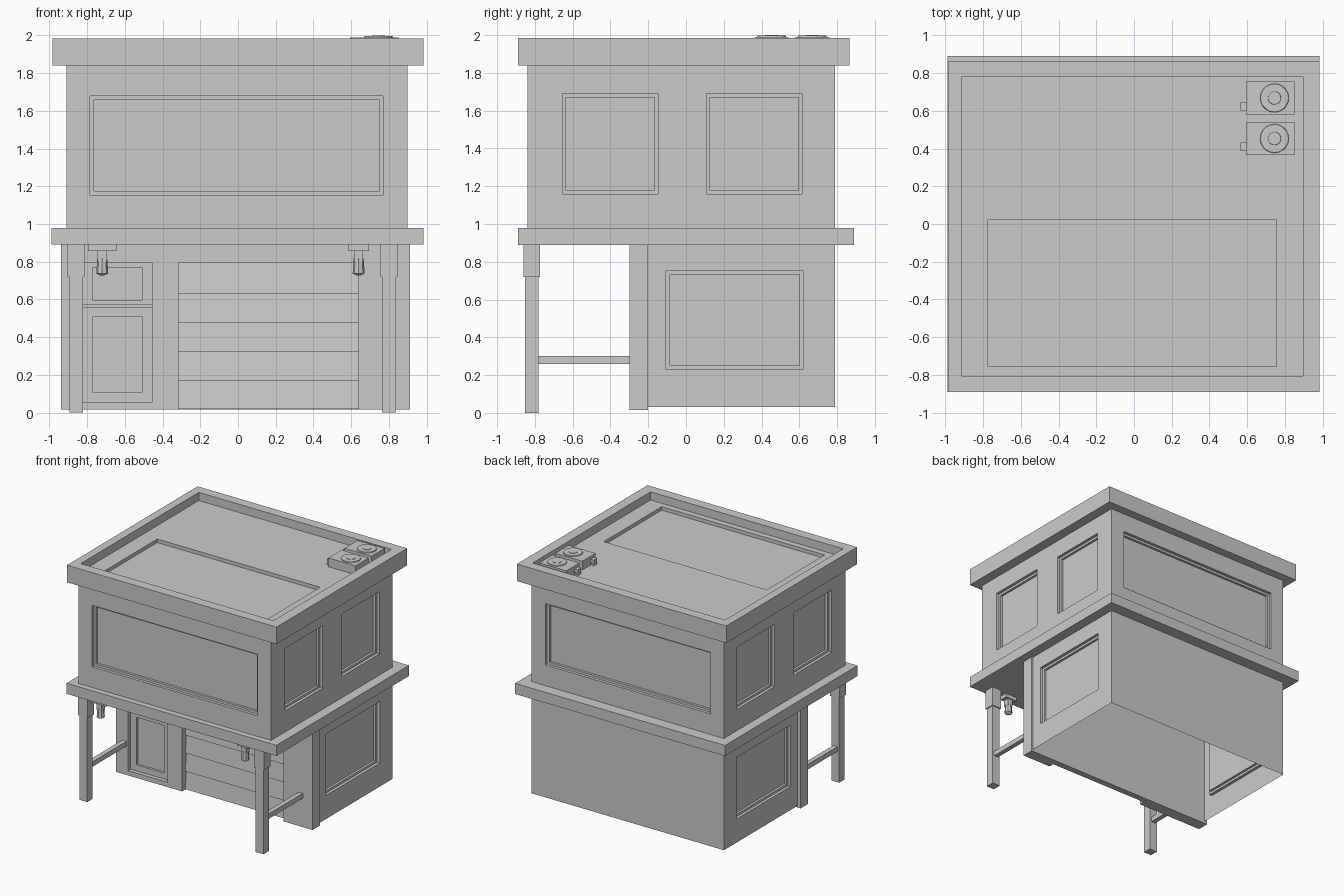
import bpy, bmesh
from mathutils import Matrix

if "Cube" in bpy.data.objects:
    bpy.data.objects.remove(bpy.data.objects["Cube"])


def box(name, x, y, z):
    bm = bmesh.new()
    bmesh.ops.create_cube(bm, size=1)
    for v in bm.verts:
        v.co = [r[0] + (c + 0.5) * (r[1] - r[0]) for c, r in zip(v.co, (x, y, z))]
    me = bpy.data.meshes.new(name)
    bm.to_mesh(me)
    bm.free()
    ob = bpy.data.objects.new(name, me)
    bpy.context.collection.objects.link(ob)
    return ob


def cyl(name, r1, r2, x, y, z0, z1, n):
    bm = bmesh.new()
    bmesh.ops.create_cone(bm, cap_ends=True, segments=n, radius1=r1, radius2=r2, depth=z1 - z0,
                          matrix=Matrix.Translation((x, y, (z0 + z1) / 2)))
    me = bpy.data.meshes.new(name)
    bm.to_mesh(me)
    bm.free()
    ob = bpy.data.objects.new(name, me)
    bpy.context.collection.objects.link(ob)
    return ob


def cut(ob, x, y, z):
    c = box("cutter", x, y, z)
    c.hide_render = True
    m = ob.modifiers.new("cut", 'BOOLEAN')
    m.operation, m.solver, m.object = 'DIFFERENCE', 'EXACT', c
    bpy.context.view_layer.objects.active = ob
    bpy.ops.object.modifier_apply(modifier="cut")
    bpy.data.objects.remove(c)


def window(ob, side, a, z):
    """Stepped recess: outer reveal, then a deeper pane."""
    for inset, depth in ((0, 0.025), (0.02, 0.045)):
        p = (a[0] + inset, a[1] - inset)
        h = (z[0] + inset, z[1] - inset)
        if side == 'front':
            cut(ob, p, (YF - 0.1, YF + depth), h)
        elif side == 'back':
            cut(ob, p, (YB - depth, YB + 0.1), h)
        elif side == 'right':
            cut(ob, (XR - depth, XR + 0.1), p, h)
        else:
            cut(ob, (XL - 0.1, XL + depth), p, h)


XL, XR, YF, YB = -0.91, 0.90, -0.84, 0.79

# Upper storey with recessed windows on all sides
upper = box("upper_storey", (XL, XR), (YF, YB), (0.96, 1.86))
for s in ('front', 'back'):
    window(upper, s, (-0.785, 0.77), (1.155, 1.678))
for s in ('left', 'right'):
    window(upper, s, (-0.655, -0.148), (1.16, 1.69))
    window(upper, s, (0.108, 0.615), (1.16, 1.69))

# Lower storey, open underneath
lower = box("lower_storey", (XL, XR), (-0.21, YB), (0.03, 0.91))
for s in ('left', 'right'):
    window(lower, s, (-0.105, 0.62), (0.23, 0.753))
bm = bmesh.new()
bm.from_mesh(lower.data)
floor = [f for f in bm.faces if all(v.co.z < 0.031 for v in f.verts)]
bmesh.ops.delete(bm, geom=floor, context='FACES')
bm.to_mesh(lower.data)
bm.free()

# Middle slab and roof with parapet and sunken panel
box("middle_slab", (-0.99, 0.985), (-0.89, 0.89), (0.89, 0.98))
roof = box("roof", (-0.985, 0.985), (-0.89, 0.865), (1.84, 1.985))
cut(roof, (-0.915, 0.897), (-0.805, 0.78), (1.915, 2.1))
cut(roof, (-0.775, 0.757), (-0.755, 0.022), (1.885, 2.1))

# Shop front with garage opening and door
front = box("shop_front", (-0.938, 0.912), (-0.30, -0.20), (0.015, 0.90))
cut(front, (-0.315, 0.64), (-0.4, -0.215), (-0.1, 0.795))
cut(front, (-0.825, -0.455), (-0.4, -0.265), (0.055, 0.795))
cut(front, (-0.77, -0.51), (-0.4, -0.245), (0.595, 0.77))
cut(front, (-0.77, -0.51), (-0.4, -0.245), (0.105, 0.51))
box("door_bar", (-0.825, -0.455), (-0.275, -0.25), (0.558, 0.572))

# Garage shutter: slats leaning back at the top
edges = [0.018, 0.17, 0.325, 0.477, 0.63, 0.795]
for a, b in zip(edges, edges[1:]):
    slat = box("shutter_slat", (-0.315, 0.64), (-0.258, -0.205), (a, b))
    for v in slat.data.vertices:
        if v.co.z > b - 0.01 and v.co.y < -0.23:
            v.co.y += 0.015

# Porch posts, rails and hanging lamps
for px, s in ((-0.858, 1), (0.80, -1)):
    box("porch_post", (px - 0.037, px + 0.037), (-0.853, -0.78), (0, 0.73))
    box("post_cap", (px - 0.045, px + 0.045), (-0.86, -0.772), (0.72, 0.90))
    box("porch_rail", (px - 0.02, px + 0.02), (-0.79, -0.29), (0.26, 0.302))
    lx = -0.72 if s > 0 else 0.64
    box("lamp_bracket", (lx - 0.055 - (0.02 if s > 0 else 0), lx + 0.055 + (0.02 if s > 0 else 0)),
        (-0.85, -0.782), (0.857, 0.895))
    box("lamp_stem", (lx - 0.024, lx + 0.024), (-0.84, -0.792), (0.80, 0.86))
    cyl("lamp_shade", 0.032, 0.026, lx, -0.816, 0.738, 0.82, 8)
    cyl("lamp_bulb", 0.008, 0.03, lx, -0.816, 0.726, 0.738, 8)

# Rooftop air units with fans and pipes
for y0, y1 in ((0.365, 0.542), (0.58, 0.757)):
    yc = (y0 + y1) / 2
    box("air_unit", (0.595, 0.85), (y0, y1), (1.90, 1.99))
    cyl("fan_rim", 0.078, 0.074, 0.745, yc, 1.985, 1.997, 20)
    cyl("fan_hub", 0.038, 0.034, 0.745, yc, 1.99, 2.0, 16)
    box("air_pipe", (0.565, 0.60), (y0 + 0.022, y0 + 0.067), (1.935, 1.965))
    box("air_pipe_drop", (0.565, 0.583), (y0 + 0.022, y0 + 0.067), (1.91, 1.94))
